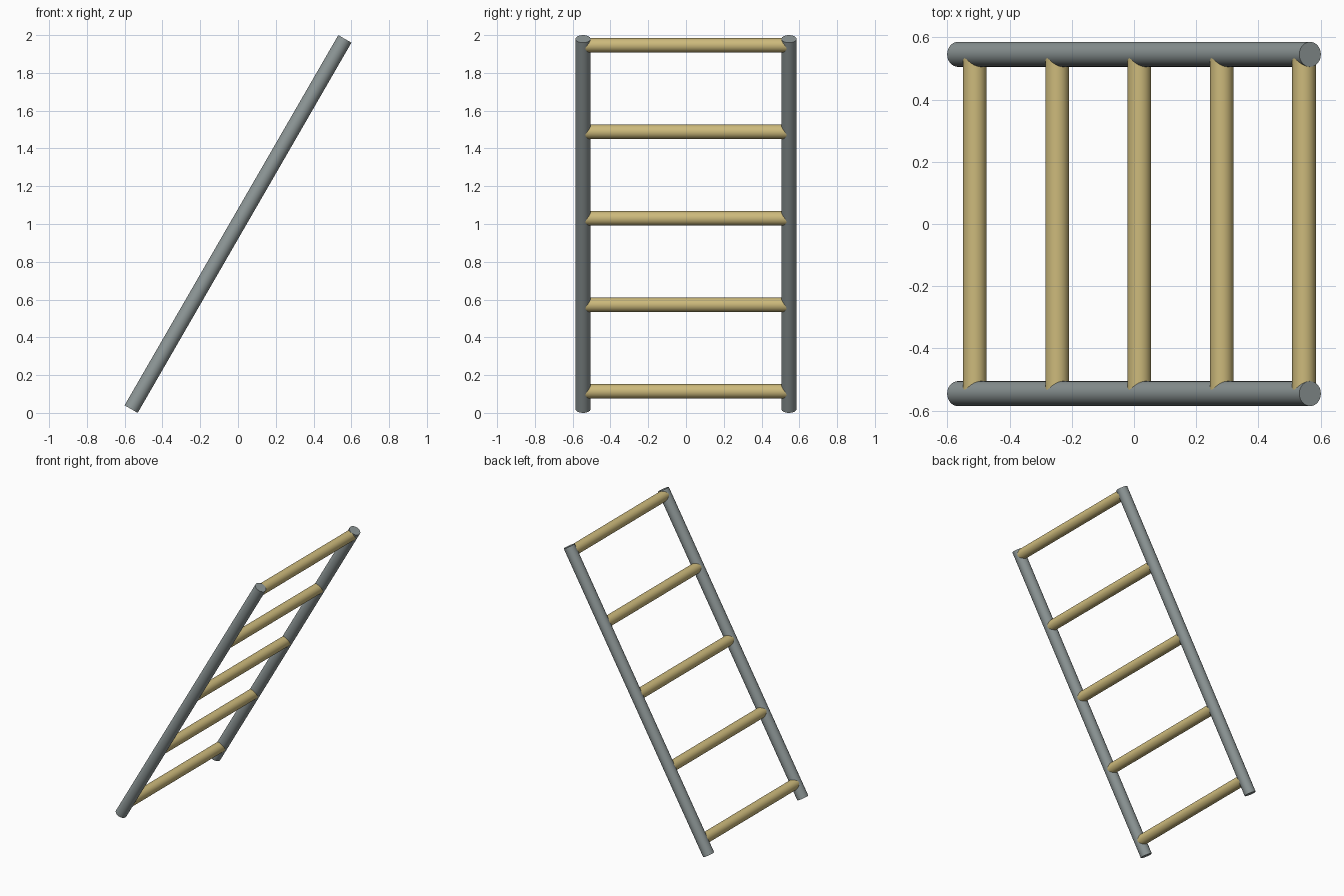
import bpy, math
from mathutils import Vector

if "Cube" in bpy.data.objects:
    bpy.data.objects.remove(bpy.data.objects["Cube"])

TILT = math.radians(30)
DIRECTION = Vector((math.sin(TILT), 0, math.cos(TILT)))
CENTRE = Vector((0, 0, 1))
RAIL_Y, RAIL_R, RAIL_LEN = 0.545, 0.04, 2.263


def material(name, colour):
    m = bpy.data.materials.new(name)
    m.diffuse_color = (*colour, 1)
    m.use_nodes = True
    m.node_tree.nodes["Principled BSDF"].inputs["Base Color"].default_value = m.diffuse_color
    return m


grey = material("grey metal", (0.27, 0.31, 0.31))
tan = material("tan wood", (0.61, 0.49, 0.20))


def rod(name, centre, radius, length, rotation, mat):
    bpy.ops.mesh.primitive_cylinder_add(vertices=32, radius=radius, depth=length,
                                        location=centre, rotation=rotation)
    ob = bpy.context.object
    ob.name = name
    ob.data.materials.append(mat)
    bpy.ops.object.shade_smooth_by_angle(angle=math.radians(35))


# Two leaning side rails
for side, name in ((-1, "front_rail"), (1, "back_rail")):
    rod(name, CENTRE + Vector((0, side * RAIL_Y, 0)), RAIL_R, RAIL_LEN, (0, TILT, 0), grey)

# Five evenly spaced rungs running into the rails
for i in range(5):
    z = 1.03 + (i - 2) * 0.458
    centre = CENTRE + DIRECTION * ((z - 1) / DIRECTION.z)
    rod(f"rung_{i + 1}", centre, 0.038, 2 * RAIL_Y, (math.pi / 2, 0, 0), tan)
